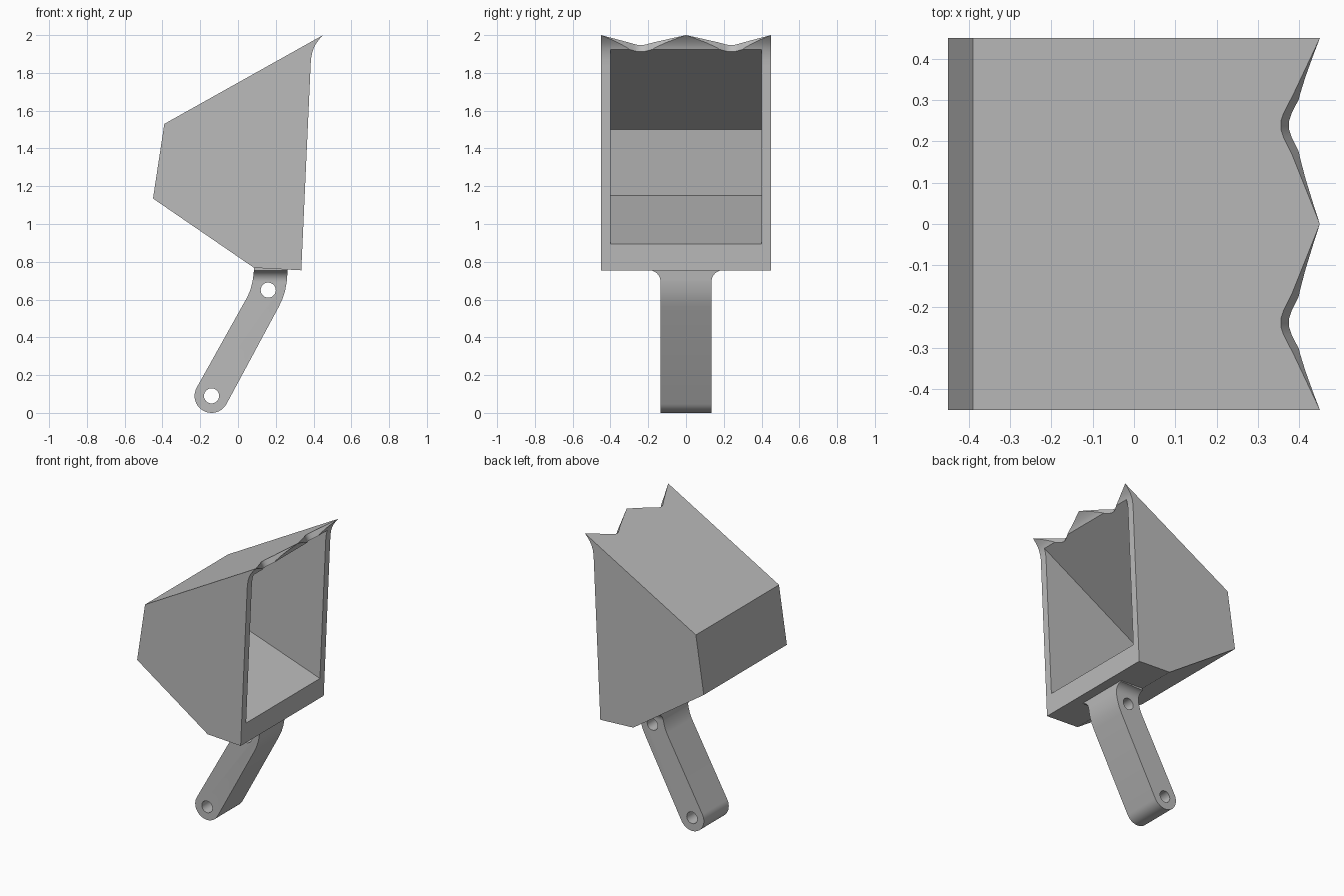
import bpy, bmesh, math
from mathutils import Vector

if "Cube" in bpy.data.objects:
    bpy.data.objects.remove(bpy.data.objects["Cube"])

GREY = (0.5, 0.5, 0.5, 1.0)
mat = bpy.data.materials.new("plain grey")
mat.use_nodes = True
mat.diffuse_color = GREY
mat.node_tree.nodes["Principled BSDF"].inputs["Base Color"].default_value = GREY


def extrude(name, loop, offset):
    """Solid made by sweeping a closed loop of 3D points along an offset."""
    bm = bmesh.new()
    base = bm.faces.new([bm.verts.new(p) for p in loop])
    moved = bmesh.ops.extrude_face_region(bm, geom=[base], use_keep_orig=True)
    verts = [g for g in moved["geom"] if isinstance(g, bmesh.types.BMVert)]
    bmesh.ops.translate(bm, verts=verts, vec=Vector(offset))
    bmesh.ops.recalc_face_normals(bm, faces=bm.faces)
    mesh = bpy.data.meshes.new(name)
    bm.to_mesh(mesh)
    bm.free()
    mesh.materials.append(mat)
    ob = bpy.data.objects.new(name, mesh)
    bpy.context.collection.objects.link(ob)
    return ob


def side_prism(name, profile, half):
    """Prism with an x/z profile, centred across y."""
    return extrude(name, [(x, -half, z) for x, z in profile], (0, 2 * half, 0))


def arc(cx, cz, r, start, end, n):
    """Points on an arc, angles in degrees."""
    steps = [math.radians(start + (end - start) * i / n) for i in range(n + 1)]
    return [(cx + r * math.cos(a), cz + r * math.sin(a)) for a in steps]


def boolean(ob, cutter, operation):
    """Apply a boolean and discard the cutter."""
    cutter.hide_render = True
    mod = ob.modifiers.new("cut", "BOOLEAN")
    mod.operation = operation
    mod.solver = "EXACT"
    mod.object = cutter
    bpy.context.view_layer.objects.active = ob
    bpy.ops.object.modifier_apply(modifier=mod.name)
    bpy.data.objects.remove(cutter)


def smooth(ob):
    bpy.ops.object.select_all(action="DESELECT")
    ob.select_set(True)
    bpy.context.view_layer.objects.active = ob
    bpy.ops.object.shade_smooth_by_angle(angle=math.radians(25))


# Bucket shell, with a curved cutting lip at the upper front
lip = [(0.384, 1.83), (0.386, 1.87), (0.392, 1.905), (0.402, 1.935),
       (0.415, 1.958), (0.432, 1.98), (0.45, 2.0)]
bucket = side_prism("bucket", [(0.085, 0.768), (0.335, 0.755)] + lip +
                    [(-0.39, 1.53), (-0.45, 1.135)], 0.45)

# Hollow interior, open at the mouth
boolean(bucket, side_prism("cavity", [(-0.4, 1.15), (0.6, 0.805), (0.6, 2.04),
                                      (-0.345, 1.5)], 0.4), "DIFFERENCE")

# Scalloped lip: two rounded notches cut square to the top plate
notch = [(0, 0.45), (0.17, 0.382), (0.19, 0.372), (0.21, 0.362), (0.228, 0.356),
         (0.25, 0.356), (0.268, 0.362), (0.288, 0.372), (0.308, 0.383),
         (0.45, 0.45), (0.5, 0.475)]
edge = [(-y, x) for y, x in reversed(notch[1:])] + notch
edge += [(0.5, 0.7), (-0.5, 0.7)]
slope = 0.56
normal = Vector((-slope, 0, 1)).normalized()
loop = [Vector((x, y, 2 + slope * (x - 0.45))) - 0.2 * normal for y, x in edge]
boolean(bucket, extrude("notches", loop, 0.4 * normal), "DIFFERENCE")
smooth(bucket)

# Handle arm: rounded at the foot, bending upright under the bucket
foot, pivot = (-0.14, 0.09), (0.16, 0.65)
outline = arc(*foot, 0.09, 152, 332, 20)
outline += [(0.215, 0.56), (0.235, 0.602), (0.249, 0.645), (0.258, 0.695),
            (0.263, 0.755), (0.263, 0.775), (0.085, 0.775), (0.083, 0.74),
            (0.077, 0.695), (0.065, 0.65), (0.05, 0.615)]
arm = side_prism("handle_arm", outline, 0.185)

# Narrow the arm, leaving a fillet that flares into the bucket
flare = arc(0.195, 0.695, 0.06, 180, 90, 10)
half = [(0.135, -0.1)] + flare + [(0.195, 0.9)]
outline = half + [(-y, z) for y, z in reversed(half)]
boolean(arm, extrude("flare", [(-0.5, y, z) for y, z in outline], (1, 0, 0)),
        "INTERSECT")

# Pin holes
for x, z in (foot, pivot):
    boolean(arm, side_prism("pin_hole", arc(x, z, 0.04, 0, 345, 23), 0.3),
            "DIFFERENCE")
smooth(arm)
